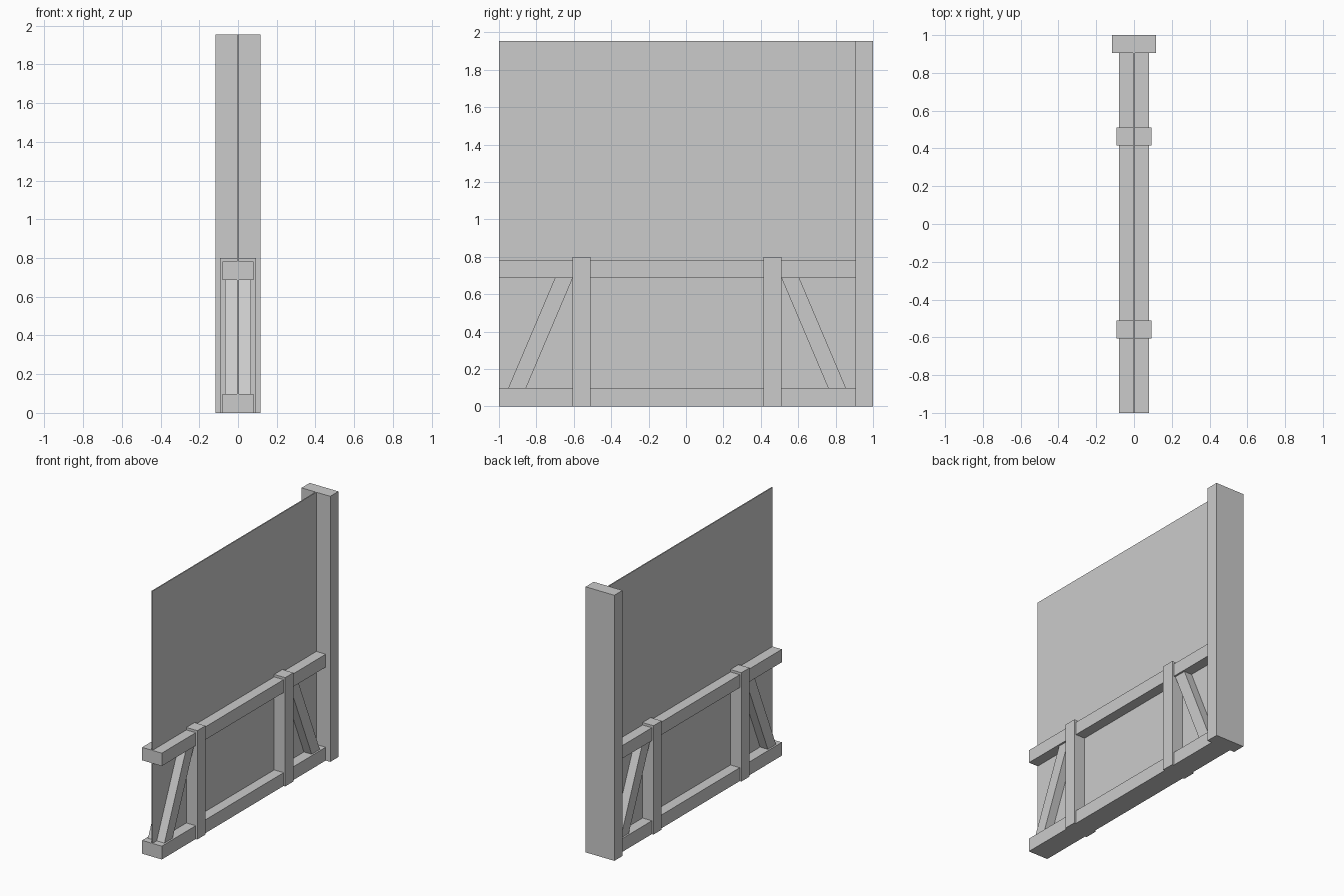
import bpy

if "Cube" in bpy.data.objects:
    bpy.data.objects.remove(bpy.data.objects["Cube"])


def prism(name, half_width, profile):
    """Extrude a (y, z) outline symmetrically across x."""
    n = len(profile)
    verts = [(x, y, z) for x in (-half_width, half_width) for y, z in profile]
    faces = [tuple(reversed(range(n))), tuple(range(n, 2 * n))]
    faces += [(i, (i + 1) % n, n + (i + 1) % n, n + i) for i in range(n)]
    mesh = bpy.data.meshes.new(name)
    mesh.from_pydata(verts, [], faces)
    obj = bpy.data.objects.new(name, mesh)
    bpy.context.collection.objects.link(obj)
    return obj


def beam(name, half_width, y0, y1, z0, z1):
    return prism(name, half_width, [(y0, z0), (y1, z0), (y1, z1), (y0, z1)])


BEAM = 0.095          # timber thickness
POST_Y = 1 - BEAM     # inner face of the end post
HEIGHT = 1.953
RAIL_Z = 0.687        # underside of the upper rail

# Thin wall panel and tall end post
beam("wall_panel", 0.004, -1, POST_Y, 0, HEIGHT)
beam("end_post", 0.117, POST_Y, 1, 0, HEIGHT)

# Horizontal rails
beam("bottom_rail", 0.08, -1, POST_Y, 0, 0.098)
beam("upper_rail", 0.08, -1, POST_Y, RAIL_Z, RAIL_Z + BEAM)

# Short uprights with a slanted brace leaning outward from each
mid = (POST_Y - 1) / 2
for side, label in ((-1, "front"), (1, "back")):
    inner = mid + side * 0.463
    outer = inner + side * BEAM
    beam(f"{label}_upright", 0.093, min(inner, outer), max(inner, outer), 0, 0.8)

    foot = mid + side * 0.808
    outline = [(foot, 0.098), (foot + side * BEAM, 0.098),
               (outer + side * BEAM, RAIL_Z), (outer, RAIL_Z)]
    if side < 0:
        outline.reverse()
    prism(f"{label}_brace", 0.067, outline)
